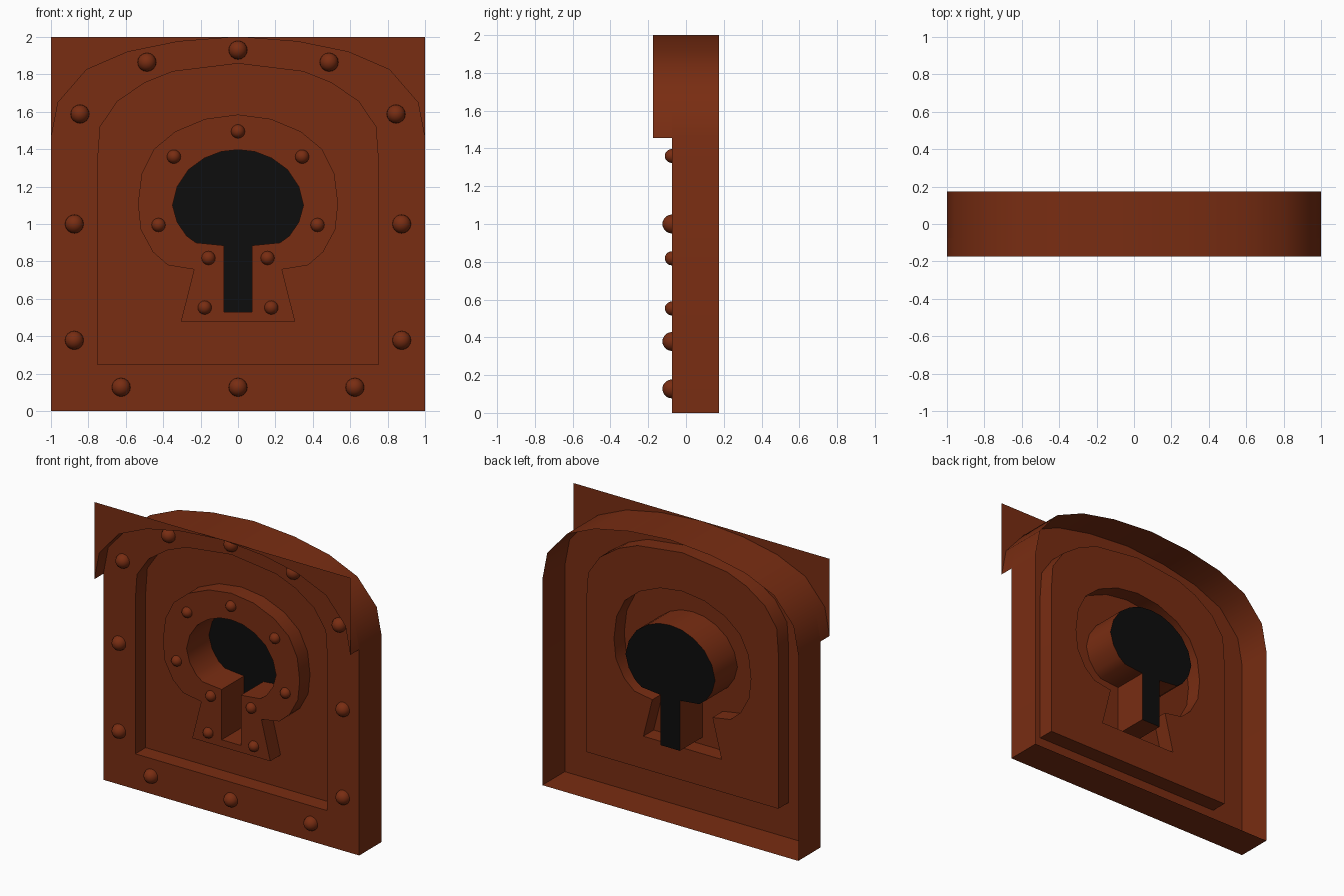
import bpy, bmesh
from mathutils import Vector
from mathutils.geometry import tessellate_polygon
from math import radians, pi

if "Cube" in bpy.data.objects:
    bpy.data.objects.remove(bpy.data.objects["Cube"])

FRONT, PANEL, BACK, HOOD = -0.075, 0.04, 0.175, -0.175


def material(name, color):
    m = bpy.data.materials.new(name)
    m.diffuse_color = (*color, 1)
    m.use_nodes = True
    m.node_tree.nodes["Principled BSDF"].inputs["Base Color"].default_value = m.diffuse_color
    return m


RUST = material("rust_metal", (0.19, 0.026, 0.006))
DARK = material("dark_opening", (0.004, 0.004, 0.004))


def mirrored(right):
    """Counter-clockwise outline from its right half (bottom to top centre)."""
    return right + [(-x, z) for x, z in reversed(right) if x > 1e-6]


def sheet(bm, loops, y):
    """Flat face at depth y facing the front, later loops are holes."""
    pts = [Vector((x, y, z)) for loop in loops for x, z in loop]
    tris = tessellate_polygon([[Vector((x, z, 0)) for x, z in l] for l in loops])
    verts = [bm.verts.new(p) for p in pts]
    for t in tris:
        f = bm.faces.new([verts[i] for i in t])
        f.normal_update()
        if f.normal.y > 0:
            f.normal_flip()


def wall(bm, loop, y0, y1, outward=True, closed=True):
    """Band running along the outline between two depths."""
    a = [bm.verts.new((x, y0, z)) for x, z in loop]
    b = [bm.verts.new((x, y1, z)) for x, z in loop]
    n = len(loop)
    for i in range(n if closed else n - 1):
        j = (i + 1) % n
        f = bm.faces.new((a[i], a[j], b[j], b[i]))
        if outward:
            f.normal_flip()


def finish(bm, name, mat, angle=42):
    bmesh.ops.remove_doubles(bm, verts=bm.verts, dist=1e-4)
    me = bpy.data.meshes.new(name)
    bm.to_mesh(me)
    bm.free()
    me.materials.append(mat)
    ob = bpy.data.objects.new(name, me)
    bpy.context.collection.objects.link(ob)
    bpy.ops.object.select_all(action='DESELECT')
    ob.select_set(True)
    bpy.context.view_layer.objects.active = ob
    bpy.ops.object.shade_smooth_by_angle(angle=radians(angle))
    return ob


# Outlines (x, z), right halves
arch_half = [(1, 1.455), (.962, 1.65), (.81, 1.825), (.59, 1.92), (.32, 1.975), (0, 2)]
arch = mirrored(arch_half)
outer = [(-1, 0), (1, 0)] + arch
panel = mirrored([(.75, .25), (.75, 1.34), (.737, 1.52), (.645, 1.655),
                  (.5, 1.755), (.35, 1.815), (0, 1.858)])
plate = mirrored([(.305, .48), (.235, .757), (.375, .78), (.455, .85), (.52, .97),
                  (.535, 1.11), (.515, 1.27), (.45, 1.4), (.335, 1.495),
                  (.175, 1.562), (0, 1.585)])
hole = mirrored([(.075, .53), (.075, .885), (.225, .9), (.275, .937), (.325, 1.01),
                 (.35, 1.1), (.325, 1.2), (.265, 1.29), (.18, 1.352),
                 (.09, 1.387), (0, 1.397)])

# Door frame: front border, outer walls, open at the back
bm = bmesh.new()
sheet(bm, [outer, panel], FRONT)
wall(bm, outer, FRONT, BACK)
finish(bm, "door_frame", RUST)

# Arch hood with flat corner sheets in front of the frame
bm = bmesh.new()
wall(bm, arch, HOOD, FRONT, closed=False)
for s in (1, -1):
    corner = [(1, 1.455), (1, 2)] + arch_half[:0:-1]
    sheet(bm, [[(s * x, z) for x, z in corner]], HOOD)
finish(bm, "arch_hood", RUST)

# Recessed panel
bm = bmesh.new()
sheet(bm, [panel, plate], PANEL)
wall(bm, panel, FRONT, PANEL, outward=False)
finish(bm, "recessed_panel", RUST)

# Raised keyhole plate with the tunnel behind it
bm = bmesh.new()
sheet(bm, [plate, hole], FRONT)
wall(bm, plate, FRONT, PANEL)
wall(bm, hole, FRONT, BACK, outward=False)
finish(bm, "keyhole_plate", RUST)

# Black end of the keyhole
bm = bmesh.new()
sheet(bm, [hole], BACK)
finish(bm, "keyhole_opening", DARK)


# Rivets: half spheres on the frame and on the plate
def rivets(name, spots, r):
    bm = bmesh.new()
    for x, z in spots:
        for s in ((1, -1) if x else (1,)):
            new = bmesh.ops.create_uvsphere(bm, u_segments=16, v_segments=10, radius=r)["verts"]
            bmesh.ops.delete(bm, geom=[v for v in new if v.co.z < -1e-4], context='VERTS')
            for v in new:
                if v.is_valid:
                    v.co = Vector((s * x + v.co.x, FRONT - v.co.z, z + v.co.y))
    finish(bm, name, RUST)


rivets("frame_rivets", [(0, 1.93), (.487, 1.865), (.845, 1.588), (.875, 1.0),
                        (.875, .378), (.625, .127), (0, .127)], .05)
rivets("plate_rivets", [(0, 1.495), (.343, 1.36), (.425, .995), (.158, .818), (.178, .553)], .037)
